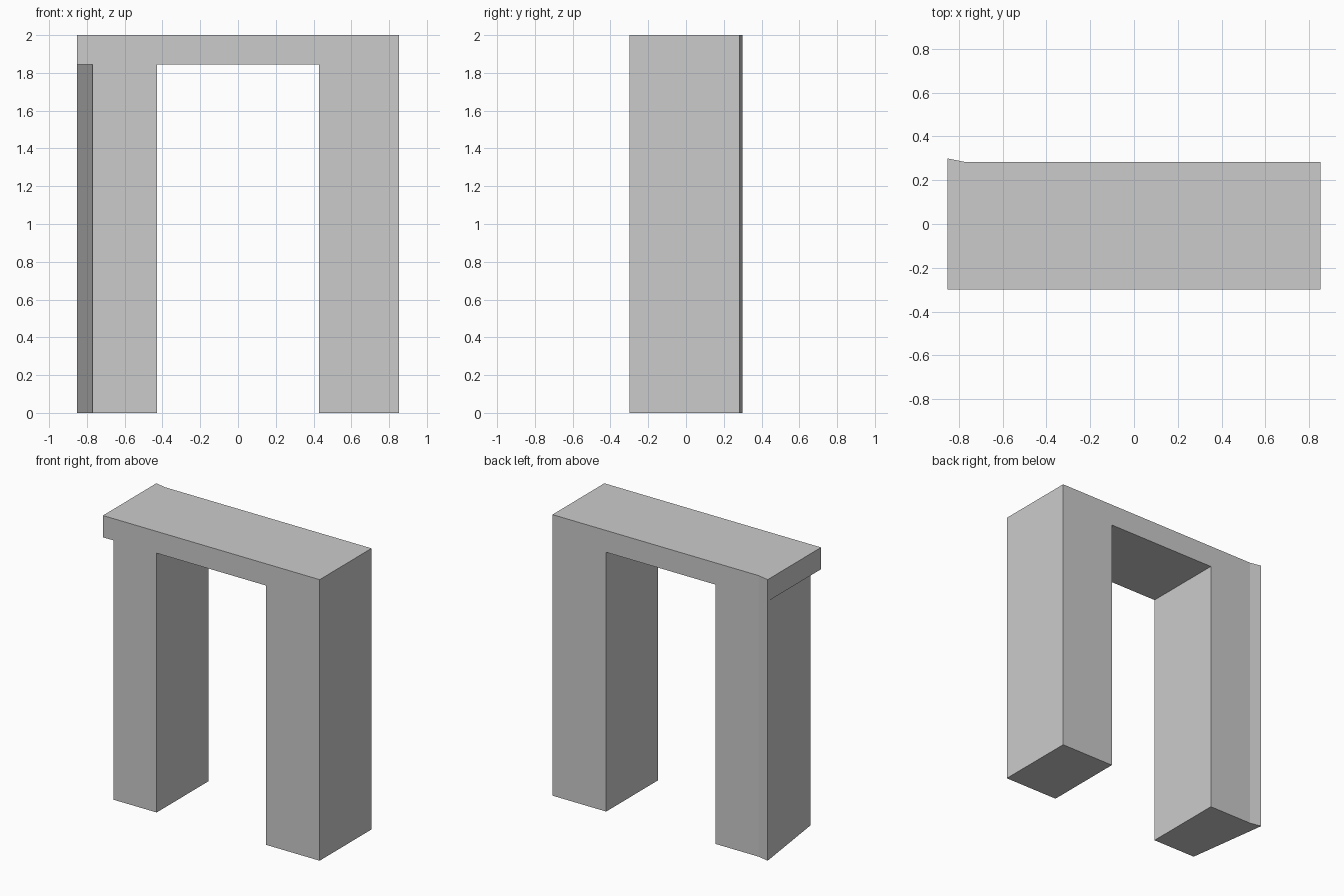
import bpy
import bmesh

cube = bpy.data.objects.get("Cube")
if cube:
    bpy.data.objects.remove(cube, do_unlink=True)

grey = bpy.data.materials.new("plain_grey")
grey.use_nodes = True
colour = (0.6, 0.6, 0.6, 1)
grey.diffuse_color = colour
grey.node_tree.nodes["Principled BSDF"].inputs["Base Color"].default_value = colour

# Key dimensions
END = 0.853      # outer ends in x
INNER = 0.43     # inner faces of the legs
CUT = 0.77       # where the flared corner begins
FRONT, BACK, FLARE = -0.3, 0.283, 0.3
SOFFIT, TOP = 1.845, 2.0


def prism(bm, outline, low, high):
    """Extrude a counter-clockwise plan outline; return side faces and bottom."""
    base = [bm.verts.new((x, y, low)) for x, y in outline]
    cap = [bm.verts.new((x, y, high)) for x, y in outline]
    n = len(outline)
    sides = [bm.faces.new((base[i], base[(i + 1) % n], cap[(i + 1) % n], cap[i]))
             for i in range(n)]
    bm.faces.new(base[::-1])
    bm.faces.new(cap)
    return sides


def add_part(name, outline, low, high):
    bm = bmesh.new()
    prism(bm, outline, low, high)
    mesh = bpy.data.meshes.new(name)
    bm.to_mesh(mesh)
    bm.free()
    mesh.materials.append(grey)
    obj = bpy.data.objects.new(name, mesh)
    bpy.context.collection.objects.link(obj)


# Straight leg
add_part("left_leg", [(INNER, FRONT), (END, FRONT), (END, BACK), (INNER, BACK)],
         0, SOFFIT)

# Leg with a slanted outer side and flared back corner
add_part("right_leg", [(-CUT, FRONT), (-INNER, FRONT), (-INNER, BACK),
                       (-CUT, BACK), (-END, FLARE)], 0, SOFFIT)

# Lintel overhanging the slanted leg
add_part("lintel", [(-END, FRONT), (END, FRONT), (END, BACK),
                    (-CUT, BACK), (-END, FLARE)], SOFFIT, TOP)
